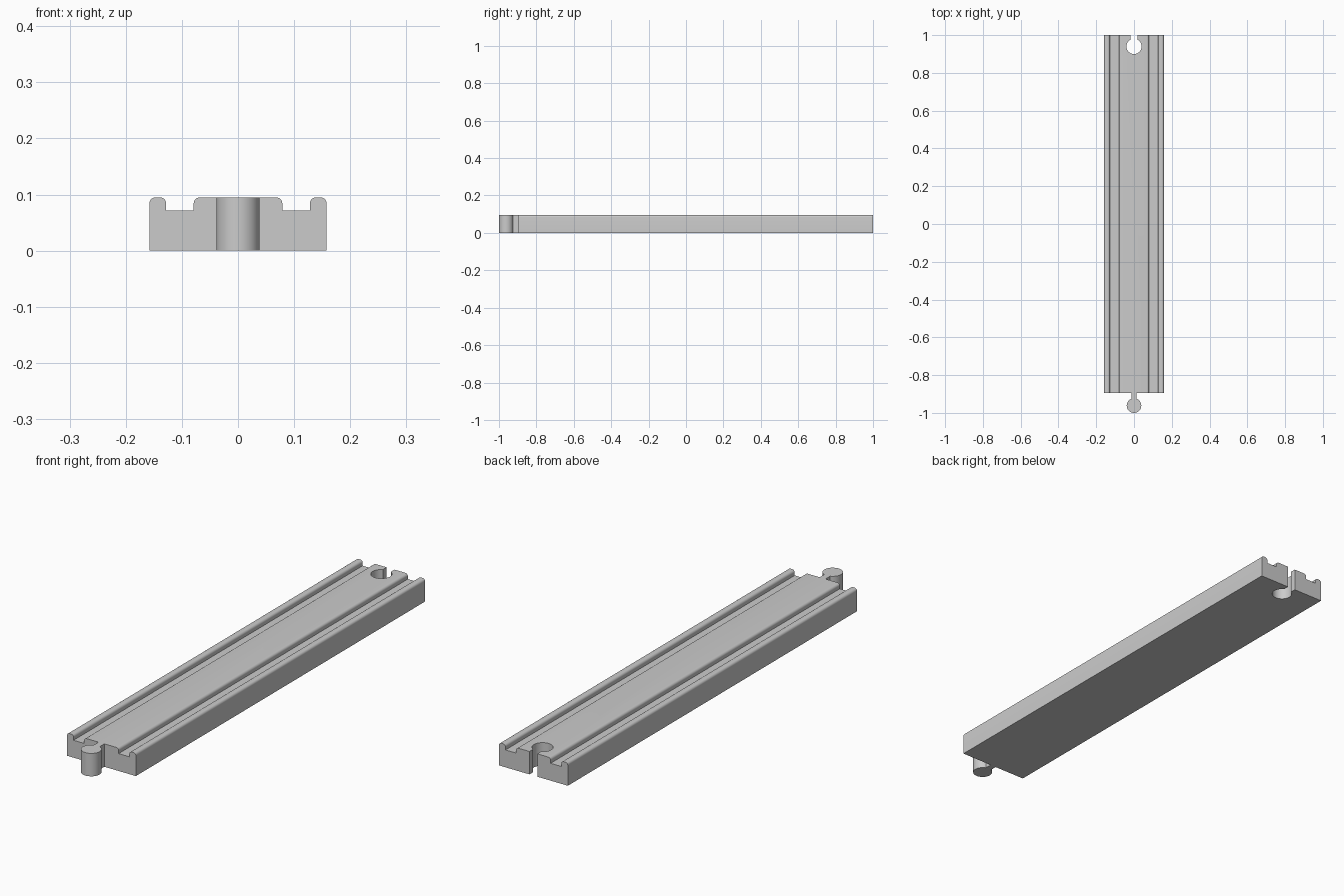
import bpy, bmesh, math

if "Cube" in bpy.data.objects:
    bpy.data.objects.remove(bpy.data.objects["Cube"])

HEIGHT, HALF_W = 0.095, 0.158
FRONT, BACK = -0.895, 1.0

grey = bpy.data.materials.new("light grey")
grey.diffuse_color = (0.6, 0.6, 0.6, 1)
grey.use_nodes = True
grey.node_tree.nodes["Principled BSDF"].inputs["Base Color"].default_value = grey.diffuse_color


def prism(name, outline, offset):
    """Extrude a closed outline of 3D points along offset."""
    bm = bmesh.new()
    face = bm.faces.new([bm.verts.new(p) for p in outline])
    ext = bmesh.ops.extrude_face_region(bm, geom=[face])
    bmesh.ops.translate(bm, vec=offset,
                        verts=[g for g in ext["geom"] if isinstance(g, bmesh.types.BMVert)])
    bmesh.ops.recalc_face_normals(bm, faces=bm.faces)
    mesh = bpy.data.meshes.new(name)
    bm.to_mesh(mesh)
    bm.free()
    mesh.materials.append(grey)
    obj = bpy.data.objects.new(name, mesh)
    bpy.context.collection.objects.link(obj)
    return obj


def arc(cx, cy, r, a0, a1, n):
    return [(cx + r * math.cos(math.radians(a0 + (a1 - a0) * i / n)),
             cy + r * math.sin(math.radians(a0 + (a1 - a0) * i / n))) for i in range(n + 1)]


def keyhole(cy, r, half_neck, end_y):
    """Round head with a straight neck running in +y to end_y."""
    a = math.degrees(math.acos(half_neck / r))
    pts = arc(0, cy, r, 180 - a, 360 + a, 48)
    return pts + [(half_neck, end_y), (-half_neck, end_y)]


def smooth(obj):
    bpy.ops.object.select_all(action='DESELECT')
    bpy.context.view_layer.objects.active = obj
    obj.select_set(True)
    bpy.ops.object.shade_smooth_by_angle(angle=math.radians(35))


# track body: grooved cross-section with rounded rail tops
R, FLOOR, IN, OUT = 0.011, 0.072, 0.079, 0.128
top = HEIGHT - R
right = [(HALF_W, 0)]
right += arc(HALF_W - R, top, R, 0, 90, 6)
right += arc(OUT + R, top, R, 90, 180, 6)
right += [(OUT, FLOOR), (IN, FLOOR)]
right += arc(IN - R, top, R, 0, 90, 6)
section = right + [(-x, z) for x, z in reversed(right)]
body = prism("track_body", [(x, FRONT, z) for x, z in section], (0, BACK - FRONT, 0))

# socket cut through the back end
cutter = prism("socket_cutter",
               [(x, y, -0.05) for x, y in keyhole(0.94, 0.04, 0.018, BACK + 0.05)], (0, 0, 0.2))
cut = body.modifiers.new("socket", 'BOOLEAN')
cut.operation, cut.solver, cut.object = 'DIFFERENCE', 'EXACT', cutter
bpy.context.view_layer.objects.active = body
bpy.ops.object.modifier_apply(modifier="socket")
cutter.hide_render = True
cutter.hide_set(True)
smooth(body)

# connector peg on the front end
peg = prism("connector_peg",
            [(x, y, 0) for x, y in keyhole(-0.9615, 0.0385, 0.0135, FRONT)], (0, 0, HEIGHT))
smooth(peg)
